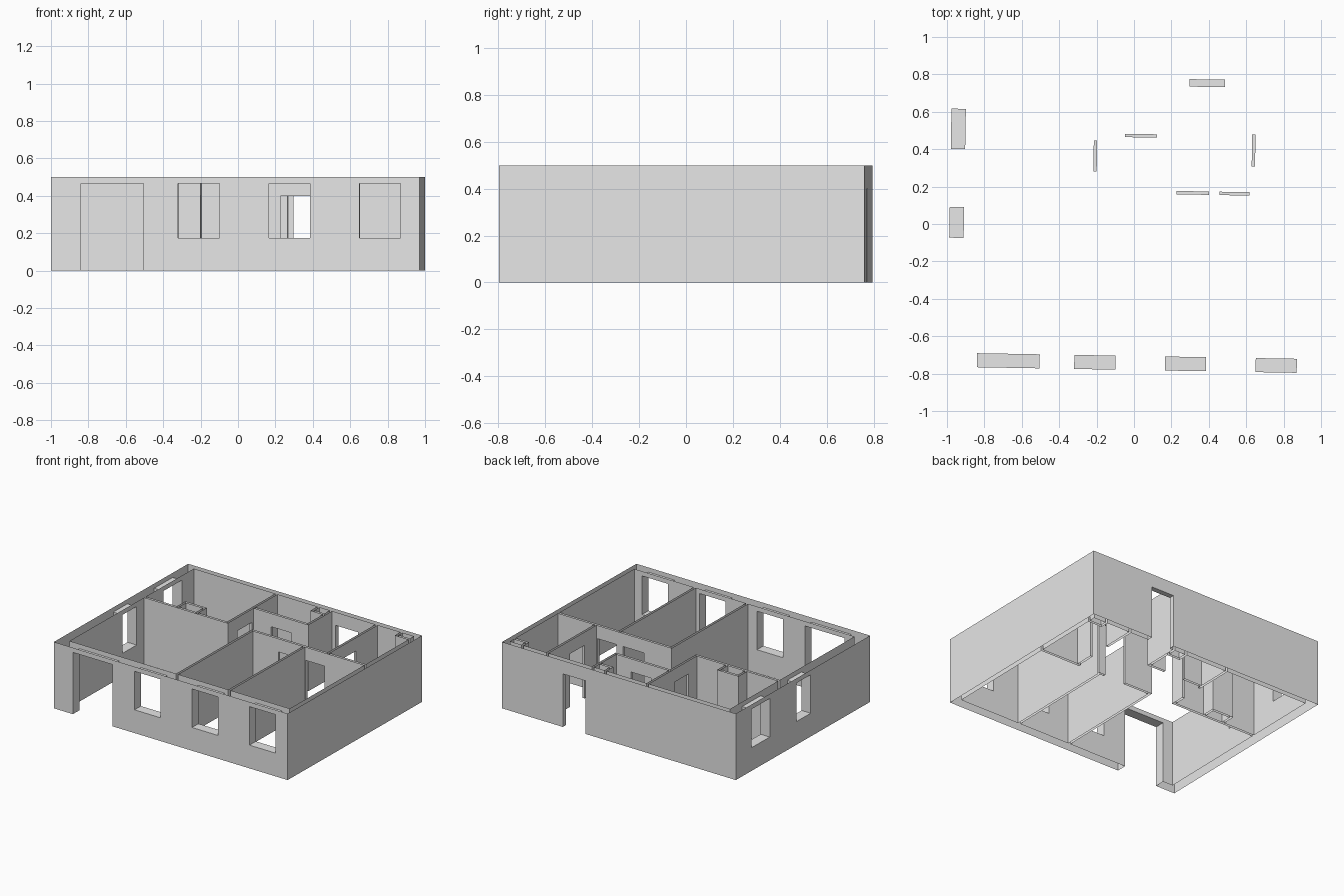
import bpy
import bmesh
from mathutils import Matrix, Vector

default_cube = bpy.data.objects.get("Cube")
if default_cube:
    bpy.data.objects.remove(default_cube, do_unlink=True)

WIDTH, DEPTH, HEIGHT = 1.972, 1.56, 0.5
LEFT, FRONT = 0.077, 0.075          # inner faces of the thick walls
RIGHT, BACK = 1.935, 1.52           # inner faces of the thin walls
BELOW, ABOVE = -0.1, 0.6            # cutters overshoot the walls
SKIN = 0.018                        # partition thickness
SILL, WINDOW_TOP, DOOR_TOP = 0.175, 0.465, 0.4


def rectangle(x1, x2, y1, y2):
    return [(x1, y1), (x2, y1), (x2, y2), (x1, y2)]


def add_prism(bm, outline, bottom, top):
    """Closed vertical prism over a plan outline."""
    base = bm.faces.new([bm.verts.new((x, y, bottom)) for x, y in outline])
    result = bmesh.ops.extrude_face_region(bm, geom=[base])
    moved = [v for v in result["geom"] if isinstance(v, bmesh.types.BMVert)]
    bmesh.ops.translate(bm, verts=moved, vec=Vector((0, 0, top - bottom)))


def make_object(name, prisms):
    bm = bmesh.new()
    for outline, bottom, top in prisms:
        add_prism(bm, outline, bottom, top)
    bmesh.ops.recalc_face_normals(bm, faces=bm.faces[:])
    mesh = bpy.data.meshes.new(name)
    bm.to_mesh(mesh)
    bm.free()
    obj = bpy.data.objects.new(name, mesh)
    bpy.context.collection.objects.link(obj)
    return obj


# Partition lines: low and high face of each
mid_low, mid_high = 0.943, 0.943 + SKIN
bed_low, bed_high = 0.764, 0.764 + SKIN
bath_low, bath_high = 1.244, 1.244 + SKIN
bath_in, bath_out = 1.225, 1.225 + SKIN
a_low, a_high = 0.976, 0.976 + SKIN
b_low, b_high = 1.416, 1.416 + SKIN
c_low, c_high = 1.61, 1.61 + SKIN

# Rooms
living_and_hall = [(LEFT, FRONT), (a_low, FRONT), (a_low, mid_high),
                   (c_low, mid_high), (c_low, BACK), (bath_out, BACK),
                   (bath_out, bath_low), (bed_high, bath_low),
                   (bed_high, mid_low), (LEFT, mid_low)]
middle_room = rectangle(a_high, b_low, FRONT, mid_low)
corner_room = rectangle(b_high, RIGHT, FRONT, mid_low)
bedroom = [(LEFT, mid_high), (0.34, mid_high), (0.34, 1.06), (0.52, 1.06),
           (0.52, mid_high), (bed_low, mid_high), (bed_low, BACK), (LEFT, BACK)]


def room_with_corner_shaft(x1, x2, y1, shaft_x, shaft_y):
    """Room whose back right corner is taken by a service shaft."""
    room = [(x1, y1), (x2, y1), (x2, shaft_y), (shaft_x, shaft_y),
            (shaft_x, BACK), (x1, BACK)]
    shaft = rectangle(shaft_x + SKIN, x2, shaft_y + SKIN, BACK)
    return [room, shaft]


rooms = [living_and_hall, middle_room, corner_room, bedroom]
rooms += room_with_corner_shaft(bed_high, bath_in, bath_high, 1.12, 1.44)
rooms += room_with_corner_shaft(c_high, RIGHT, mid_high, 1.82, 1.455)
rooms.append(rectangle(0.34 + SKIN, 0.52 - SKIN, mid_high, 1.06 - SKIN))

# Windows and the wide front entrance
openings = [(rectangle(0.16, 0.495, -0.1, 0.1), BELOW, WINDOW_TOP)]
for x in (0.68, 1.165, 1.65):
    openings.append((rectangle(x, x + 0.22, -0.1, 0.1), SILL, WINDOW_TOP))
for y1, y2 in ((0.69, 0.855), (1.165, 1.38)):
    openings.append((rectangle(-0.1, 0.1, y1, y2), SILL, WINDOW_TOP))

# Doorways: back door, then inner doors
doorways = [
    rectangle(1.27, 1.46, BACK - 0.02, DEPTH + 0.1),
    rectangle(1.21, 1.385, mid_low - 0.02, mid_high + 0.02),
    rectangle(1.44, 1.6, mid_low - 0.02, mid_high + 0.02),
    rectangle(0.93, 1.1, bath_low - 0.02, bath_high + 0.02),
    rectangle(bed_low - 0.02, bed_high + 0.02, 1.057, 1.222),
    rectangle(c_low - 0.02, c_high + 0.02, 1.1, 1.27),
]
openings += [(outline, BELOW, DOOR_TOP) for outline in doorways]

# Solid block with rooms and openings cut away
block = rectangle(0, WIDTH, 0, DEPTH)
walls = make_object("house_walls", [(block, 0, HEIGHT)])
cutters = [make_object("room_cutter", [(r, BELOW, ABOVE) for r in rooms]),
           make_object("opening_cutter", openings)]
for cutter in cutters:
    cutter.hide_render = True
    cut = walls.modifiers.new(cutter.name, "BOOLEAN")
    cut.operation = "DIFFERENCE"
    cut.solver = "EXACT"
    cut.object = cutter

bpy.context.view_layer.update()
graph = bpy.context.evaluated_depsgraph_get()
mesh = bpy.data.meshes.new_from_object(walls.evaluated_get(graph))
walls.modifiers.clear()
walls.data = mesh
for cutter in cutters:
    bpy.data.objects.remove(cutter, do_unlink=True)

# Walls are hollow sheets, open along the top and bottom
bm = bmesh.new()
bm.from_mesh(mesh)
caps = [f for f in bm.faces if abs(f.normal.z) > 0.9
        and min(abs(f.calc_center_median().z - z) for z in (0, HEIGHT)) < 0.001]
bmesh.ops.delete(bm, geom=caps, context="FACES")

# Plan sits slightly turned on its plot
turn = Matrix.Rotation(-0.0175, 4, "Z")
bm.transform(Matrix.Translation((-1, -0.763, 0)) @ turn)
bm.to_mesh(mesh)
bm.free()

# Plain grey finish
grey = bpy.data.materials.new("plain_grey")
grey.use_nodes = True
grey.diffuse_color = (0.8, 0.8, 0.8, 1)
grey.node_tree.nodes["Principled BSDF"].inputs["Base Color"].default_value = (0.8, 0.8, 0.8, 1)
mesh.materials.clear()
mesh.materials.append(grey)
for face in mesh.polygons:
    face.material_index = 0
    face.use_smooth = False
